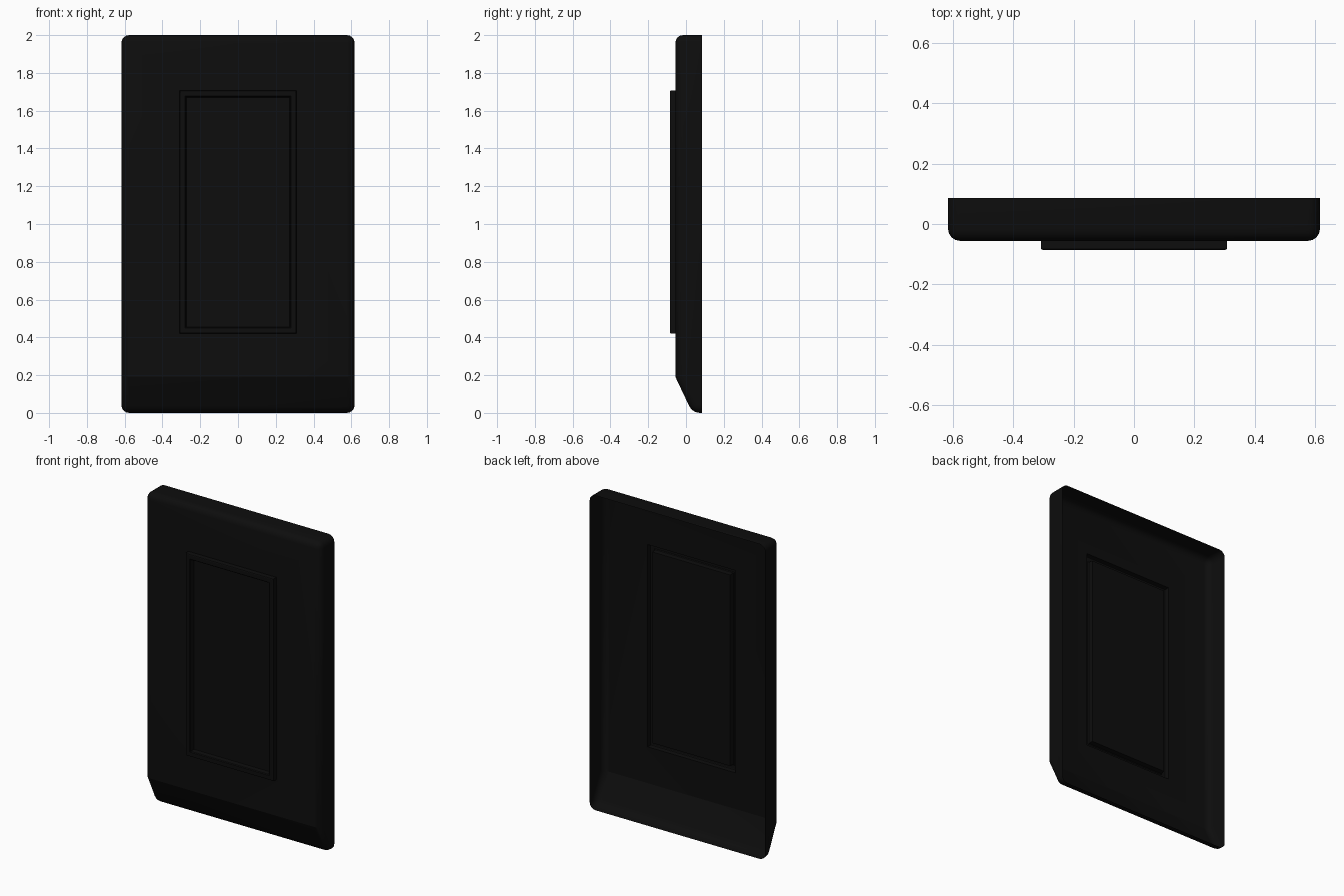
import bpy, bmesh, math

cube = bpy.data.objects.get("Cube")
if cube:
    bpy.data.objects.remove(cube, do_unlink=True)

# Single colour
black = bpy.data.materials.new("Matte black")
black.use_nodes = True
colour = (0.004, 0.004, 0.004, 1)
black.diffuse_color = colour
black.node_tree.nodes["Principled BSDF"].inputs["Base Color"].default_value = colour

HALF_W, FRONT, BACK = 0.617, -0.056, 0.086

# Side profile (y, z), swept across x into an open-backed shell
profile = [(BACK, 0), (0.034, 0), (FRONT, 0.19), (FRONT, 2), (BACK, 2)]
bm = bmesh.new()
left, right = ([bm.verts.new((x, y, z)) for y, z in profile] for x in (HALF_W, -HALF_W))
bm.faces.new(left)
bm.faces.new(right)
for i in range(len(profile) - 1):
    bm.faces.new((left[i], left[i + 1], right[i + 1], right[i]))
bmesh.ops.recalc_face_normals(bm, faces=bm.faces)
front = min(bm.faces, key=lambda f: f.calc_center_median().y)
if front.normal.y > 0:
    bmesh.ops.reverse_faces(bm, faces=bm.faces)

# Round every edge except the open back rim and the shallow front crease
def is_crease(e):
    return all(abs(v.co.z - 0.19) < 1e-4 for v in e.verts)

edges = [e for e in bm.edges if not e.is_boundary and not is_crease(e)]
bmesh.ops.bevel(bm, geom=edges, offset=0.04, offset_type='OFFSET', segments=4,
                profile=0.5, affect='EDGES', clamp_overlap=False)
bm.normal_update()

# Raised frame and sunken centre panel: nested rings (inset, y) on the front face
front = max((f for f in bm.faces if f.normal.y < -0.99), key=lambda f: f.calc_area())
rings = [(0, FRONT), (0, -0.080), (0.002, -0.084), (0.006, -0.086),
         (0.029, -0.086), (0.034, -0.082), (0.036, -0.052)]
MID_Z, FRAME_W, FRAME_H = 1.063, 0.309, 0.643
for inset, y in rings:
    bmesh.ops.inset_individual(bm, faces=[front], thickness=0.002, depth=0)
    for v in front.verts:
        v.co = (math.copysign(FRAME_W - inset, v.co.x), y,
                MID_Z + math.copysign(FRAME_H - inset, v.co.z - MID_Z))

mesh = bpy.data.meshes.new("switch_plate")
bm.to_mesh(mesh)
bm.free()
mesh.materials.append(black)
plate = bpy.data.objects.new("switch_plate", mesh)
bpy.context.collection.objects.link(plate)

# Smooth the rounded edges, keep the panel edges crisp
bpy.ops.object.select_all(action='DESELECT')
plate.select_set(True)
bpy.context.view_layer.objects.active = plate
bpy.ops.object.shade_smooth_by_angle(angle=math.radians(24))
